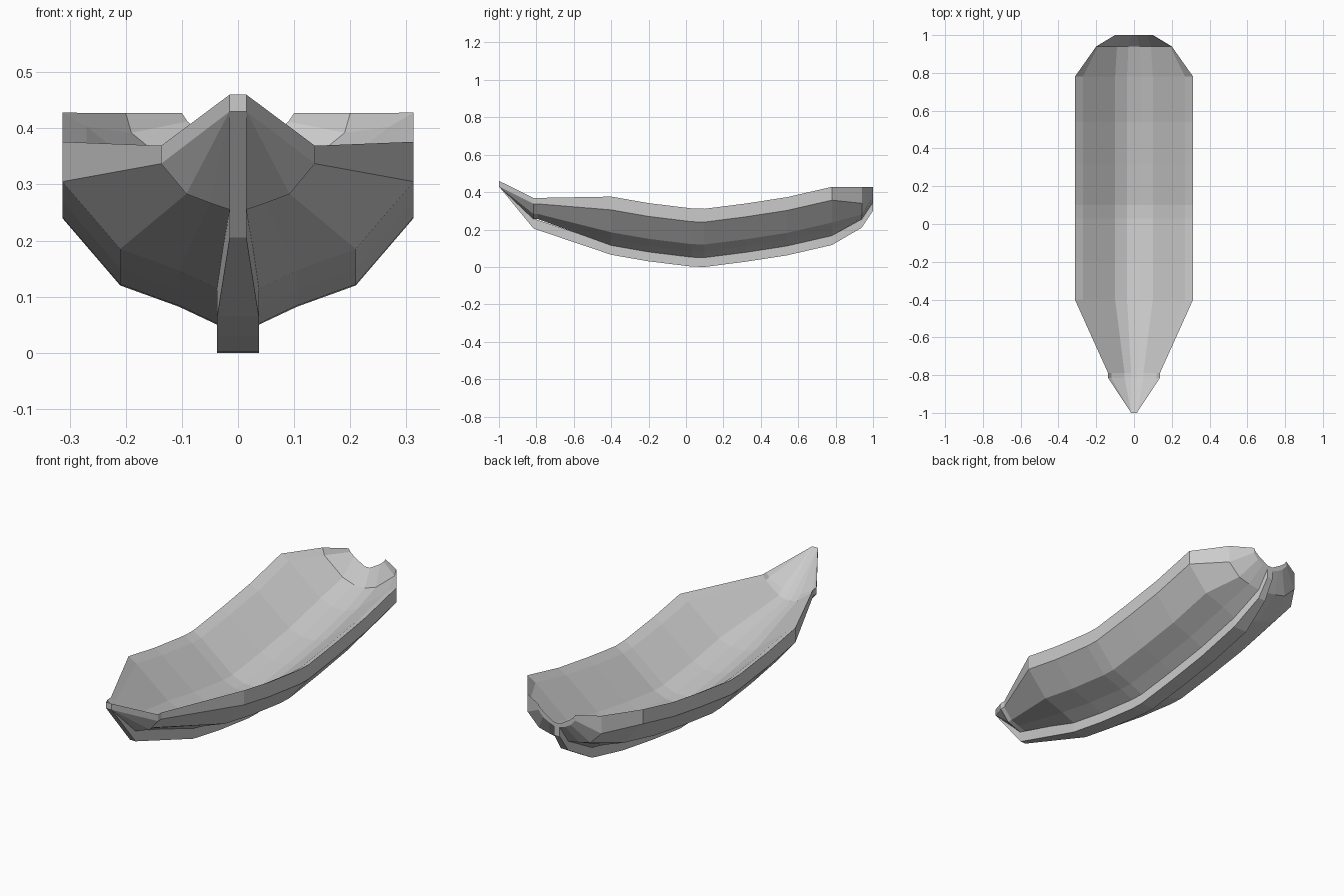
import bpy, bmesh

if "Cube" in bpy.data.objects:
    bpy.data.objects.remove(bpy.data.objects["Cube"])


def loft(name, stations):
    """Skin closed rings made by mirroring half profiles [(x, z), ...] set at y."""
    bm = bmesh.new()
    rings = []
    for y, half in stations:
        pts = half + [(-x, z) for x, z in reversed(half)]
        rings.append([bm.verts.new((x, y, z)) for x, z in pts])
    n = len(rings[0])
    for a, b in zip(rings, rings[1:]):
        for i in range(n):
            j = (i + 1) % n
            bm.faces.new((a[i], a[j], b[j], b[i]))
    bm.faces.new(rings[0])
    bm.faces.new(rings[-1])
    bmesh.ops.remove_doubles(bm, verts=bm.verts, dist=0.0005)
    bmesh.ops.recalc_face_normals(bm, faces=bm.faces)
    me = bpy.data.meshes.new(name)
    bm.to_mesh(me)
    bm.free()
    ob = bpy.data.objects.new(name, me)
    bpy.context.collection.objects.link(ob)
    return ob


# Sheer curve of the middle body: (y, height of keel bottom)
sheer = [(-0.4, .065), (-0.2, .03), (0.03, .002), (0.1, .0), (0.32, .028),
         (0.54, .062), (0.78, .117)]

# Half section, outside from keel to gunwale, then inside from gunwale to floor
mid = [(.037, .05), (.105, .082), (.21, .12), (.313, .24), (.313, .311),
       (.27, .286), (.10, .15), (.037, .125)]
bow_out = [(.015, .255), (.05, .267), (.092, .283), (.137, .337), (.137, .369)]

# Hull shell with the raised foredeck and notched stern
hull = [
    (-1.0, [(.015, .43)] * 4 + [(.015, .46)] * 4),
    (-.815, bow_out + [(.12, .352), (.05, .312), (.015, .305)]),
    (-.79, bow_out + [(.12, .345), (.05, .29), (.015, .28)]),
]
hull += [(y, [(x, z + k) for x, z in mid]) for y, k in sheer]
hull += [
    (.94, [(.02, .255), (.08, .265), (.14, .28), (.20, .34), (.20, .427),
           (.19, .392), (.09, .31), (.03, .29)]),
    (1.0, [(.015, .345), (.045, .355), (.075, .372), (.10, .40), (.10, .427),
           (.09, .412), (.07, .395), (.015, .362)]),
]
loft("hull", hull)

# Keel strip running from stem to stern
keel = [(-1.0, [(.015, .43), (.015, .435)]), (-.815, [(.015, .205), (.015, .258)])]
keel += [(y, [(.037, k), (.037, k + .055)]) for y, k in sheer]
keel += [(.94, [(.02, .21), (.02, .26)]), (1.0, [(.015, .30), (.015, .35)])]
loft("keel", keel)
